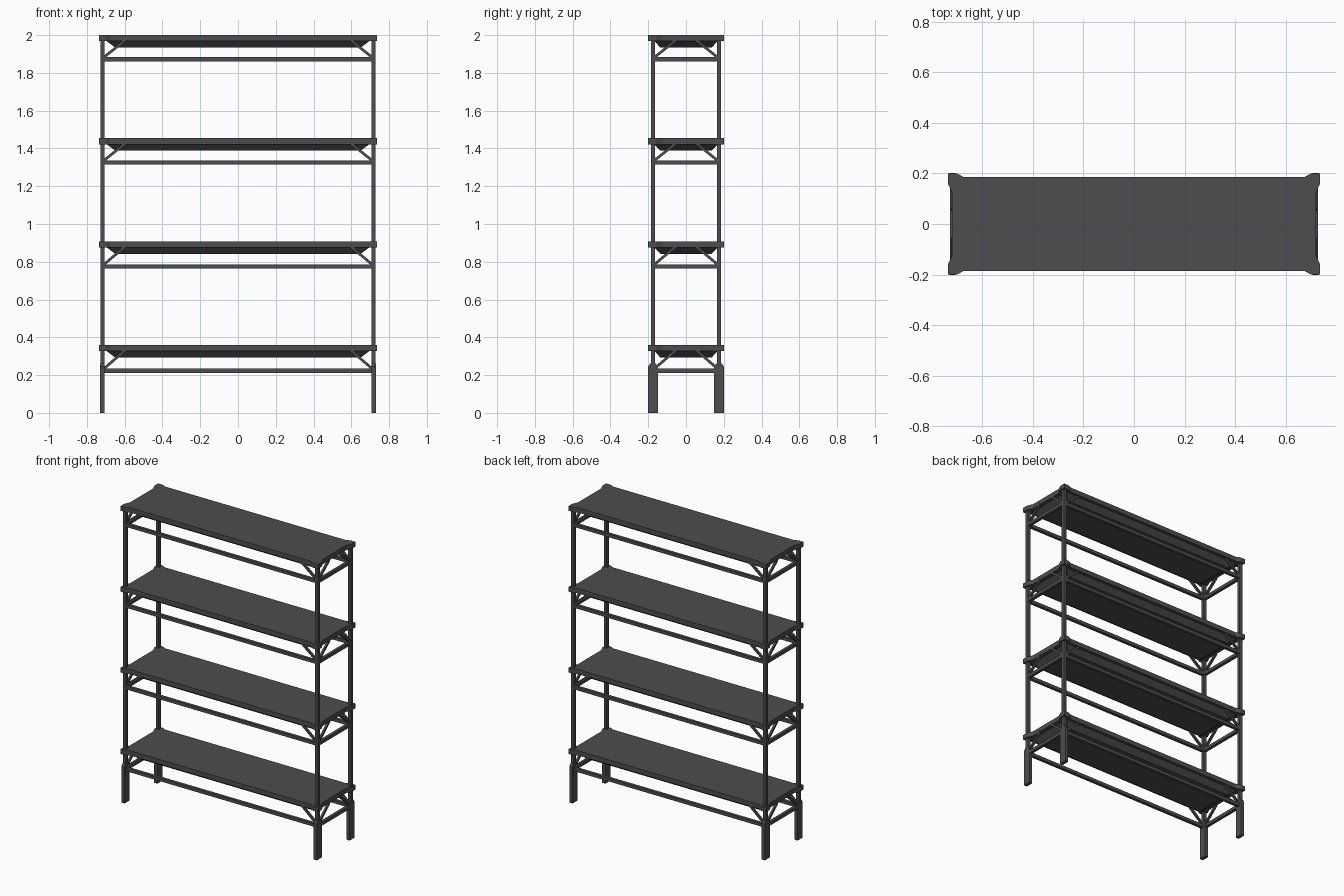
import bpy, bmesh
from mathutils import Vector

if "Cube" in bpy.data.objects:
    bpy.data.objects.remove(bpy.data.objects["Cube"])

def material(name, v):
    m = bpy.data.materials.new(name)
    m.diffuse_color = (v, v, v, 1)
    m.use_nodes = True
    m.node_tree.nodes["Principled BSDF"].inputs["Base Color"].default_value = m.diffuse_color
    return m

steel = material("dark grey steel", 0.075)
PX, PY, W = 0.718, 0.175, 0.022          # post centres and width
SIGNS = [(sx, sy) for sx in (-1, 1) for sy in (-1, 1)]
LEVELS = [(2.0, 1.872), (1.454, 1.326), (0.908, 0.775), (0.359, 0.223)]  # shelf top, rail height

def finish(name, bm):
    bmesh.ops.recalc_face_normals(bm, faces=bm.faces)
    me = bpy.data.meshes.new(name)
    bm.to_mesh(me)
    bm.free()
    me.materials.append(steel)
    ob = bpy.data.objects.new(name, me)
    bpy.context.collection.objects.link(ob)
    return ob

def loft(name, lower, upper):
    """Closed solid between two matching rings of points."""
    bm = bmesh.new()
    a = [bm.verts.new(p) for p in lower]
    b = [bm.verts.new(p) for p in upper]
    bm.faces.new(a[::-1])
    bm.faces.new(b)
    for i in range(len(a)):
        j = (i + 1) % len(a)
        bm.faces.new((a[i], a[j], b[j], b[i]))
    return finish(name, bm)

def bar(name, p, q, w, h):
    """Straight bar from p to q; w across, h in the vertical plane."""
    p, q = Vector(p), Vector(q)
    d = (q - p).normalized()
    side = d.cross(Vector((0, 0, 1)))
    side = side.normalized() if side.length > 1e-4 else Vector((1, 0, 0))
    up = side.cross(d)
    ring = [side * (w / 2 * s) + up * (h / 2 * t) for s, t in ((-1, -1), (1, -1), (1, 1), (-1, 1))]
    return loft(name, [p + r for r in ring], [q + r for r in ring])

def rect(x, y, z):
    return [(-x, -y, z), (x, -y, z), (x, y, z), (-x, y, z)]

# Shelf outline with flared corners, one quadrant mirrored round
quad = [(0.72, 0.125), (0.737, 0.16), (0.737, 0.2), (0.70, 0.2), (0.677, 0.187)]
outline = (quad + [(-x, y) for x, y in quad[::-1]] +
           [(-x, -y) for x, y in quad] + [(x, -y) for x, y in quad[::-1]])

for top, rail in LEVELS:
    under = top - 0.032
    # Shelf board and the tapered tray beneath it
    loft("shelf_board", [(x, y, under) for x, y in outline], [(x, y, top) for x, y in outline])
    loft("shelf_tray", rect(0.65, 0.135, top - 0.066), rect(0.695, 0.168, under))
    # Lower rails
    for s in (-1, 1):
        bar("long_rail", (-PX, s * PY, rail), (PX, s * PY, rail), 0.02, 0.022)
        bar("end_rail", (s * PX, -PY, rail), (s * PX, PY, rail), 0.02, 0.022)
    # Diagonal corner braces
    for sx, sy in SIGNS:
        x, y = sx * PX, sy * PY
        bar("long_brace", (x, y, rail + 0.004), (x - sx * 0.12, y, under + 0.004), 0.014, 0.014)
        bar("end_brace", (x, y, rail + 0.004), (x, y - sy * 0.12, under + 0.004), 0.014, 0.014)

for sx, sy in SIGNS:
    x, y = sx * PX, sy * PY
    # Upright post
    bar("post", (x, y, 0.1), (x, y, 1.99), W, W)
    # Wide foot with chamfered top corners
    prof = [(-0.026, 0), (0.026, 0), (0.026, 0.245), (0.014, 0.262), (-0.014, 0.262), (-0.026, 0.245)]
    loft("leg", [(x - 0.012, y + dy, z) for dy, z in prof], [(x + 0.012, y + dy, z) for dy, z in prof])
